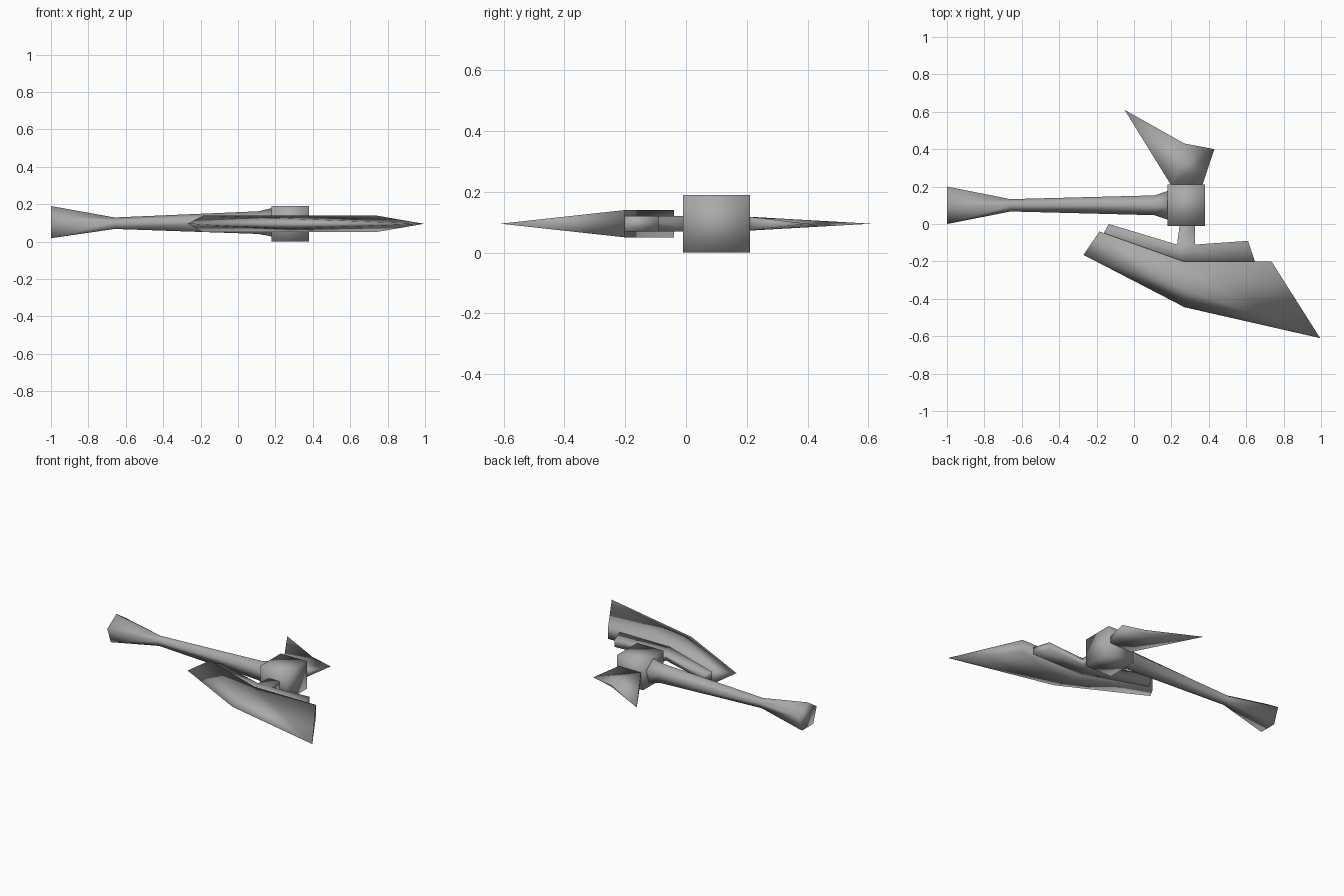
import bpy, bmesh, math

if "Cube" in bpy.data.objects:
    bpy.data.objects.remove(bpy.data.objects["Cube"])

ZC = 0.095  # mid height of the whole axe

mat = bpy.data.materials.new("steel grey")
mat.diffuse_color = (0.4, 0.4, 0.4, 1)
mat.use_nodes = True
mat.node_tree.nodes["Principled BSDF"].inputs["Base Color"].default_value = mat.diffuse_color


def finish(name, bm):
    bmesh.ops.recalc_face_normals(bm, faces=bm.faces)
    me = bpy.data.meshes.new(name)
    bm.to_mesh(me)
    bm.free()
    me.materials.append(mat)
    for p in me.polygons:
        p.use_smooth = True
    ob = bpy.data.objects.new(name, me)
    bpy.context.collection.objects.link(ob)
    return ob


def plate(name, outline, faces=None):
    """Mirrored solid from (x, y, half thickness); zero thickness makes a sharp edge.
    The first 'outline' points go round the rim; 'faces' splits the sides."""
    bm = bmesh.new()
    top = [bm.verts.new((x, y, ZC + h)) for x, y, h in outline]
    low = [t if h == 0 else bm.verts.new((x, y, ZC - h))
           for t, (x, y, h) in zip(top, outline)]
    faces = faces or [range(len(outline))]
    edges = {(f[i - 1], f[i]) for f in faces for i in range(len(f))}
    for f in faces:
        bm.faces.new([top[i] for i in f])
        bm.faces.new([low[i] for i in reversed(f)])
    # rim walls run along edges used by one side face only
    for a, b in edges:
        if (b, a) not in edges:
            ring = list(dict.fromkeys([top[b], top[a], low[a], low[b]]))
            if len(ring) > 2:
                bm.faces.new(ring)
    return finish(name, bm)


# five-sided handle with flared pommel and collar: x, half width, radius upward
bm = bmesh.new()
rings = []
for x, w, r in [(-1, 0.1, 0.095), (-0.66, 0.033, 0.034),
                (0.11, 0.053, 0.067), (0.19, 0.08, 0.086)]:
    rings.append([bm.verts.new((x, 0.1 + w / 0.951 * math.sin(a), ZC + r * math.cos(a)))
                  for a in (i * math.tau / 5 for i in range(5))])
for a, b in zip(rings, rings[1:]):
    for i in range(5):
        bm.faces.new((a[i - 1], a[i], b[i], b[i - 1]))
bm.faces.new(rings[0])
bm.faces.new(rings[-1])
finish("handle", bm)

# head block
bm = bmesh.new()
bmesh.ops.create_cube(bm, size=1)
for v in bm.verts:
    v.co = (0.28 + v.co.x * 0.2, 0.1 + v.co.y * 0.22, ZC + v.co.z * 0.19)
finish("head_block", bm)

# rear spike
plate("rear_spike",
      [(0.2, 0.205, 0.023), (0.365, 0.205, 0.023), (0.43, 0.4, 0),
       (0.27, 0.43, 0.01), (-0.05, 0.61, 0)],
      [(0, 1, 2, 3), (0, 3, 4)])

# blade support with neck into the block
plate("blade_support",
      [(-0.18, -0.08, 0.025), (-0.135, 0, 0.025), (0.23, -0.11, 0.025),
       (0.245, 0, 0.025), (0.325, 0, 0.025), (0.325, -0.11, 0.025),
       (0.61, -0.09, 0.025), (0.65, -0.21, 0.025), (0.265, -0.21, 0.025)],
      [(0, 1, 2, 8), (2, 3, 4, 5), (2, 5, 8), (5, 6, 7, 8)])

# main blade: thick back, raised centre point, sharp cutting edge
plate("blade",
      [(-0.185, -0.04, 0.045), (0.265, -0.2, 0.045), (0.735, -0.2, 0.045),
       (0.995, -0.61, 0), (0.27, -0.445, 0), (-0.27, -0.165, 0),
       (0.27, -0.35, 0.028)],
      [(0, 1, 6, 5), (1, 2, 3, 6), (6, 3, 4), (5, 6, 4)])
